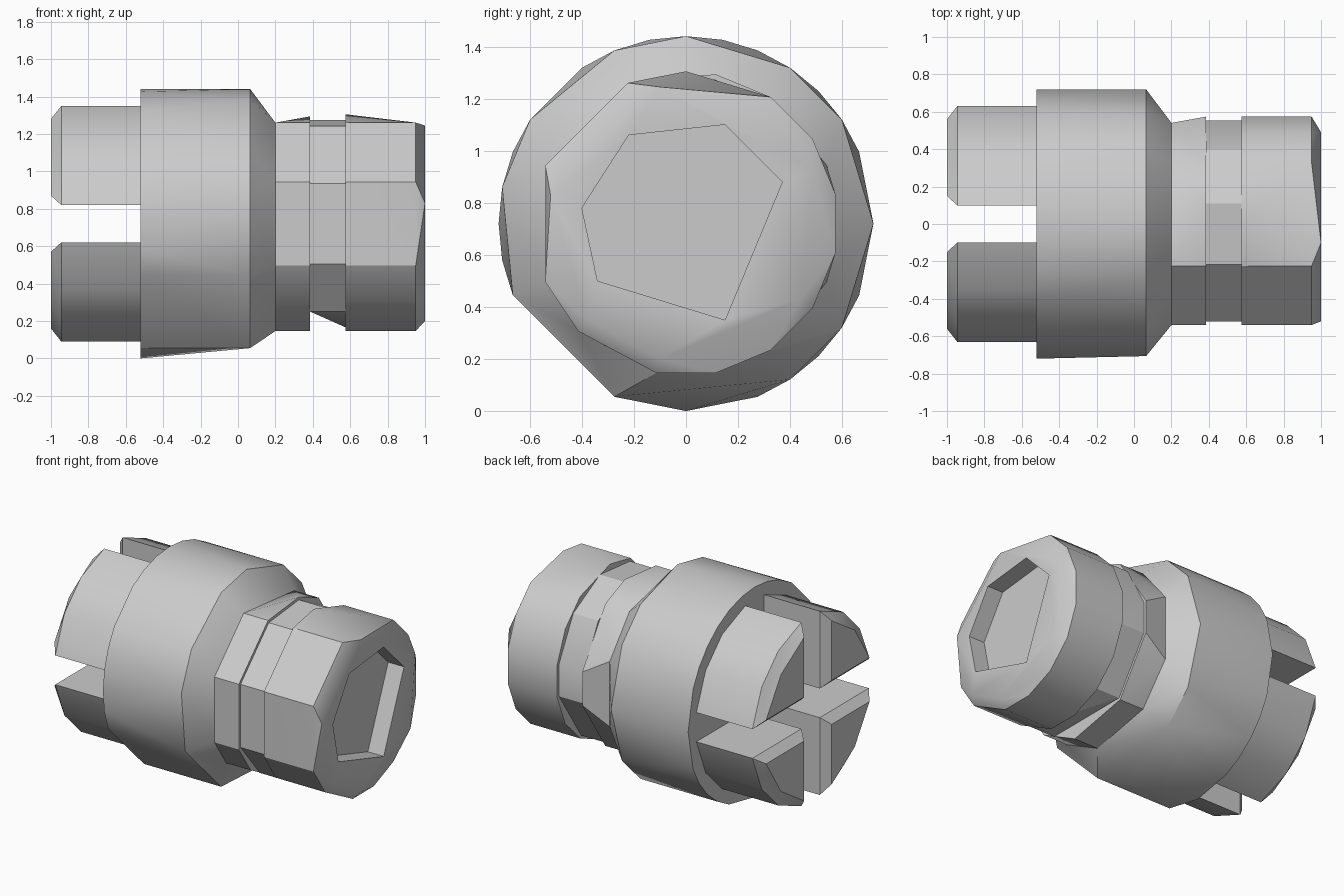
import bpy, bmesh
from math import cos, sin, tau, radians

AXIS = 0.72  # height of the turning axis

if "Cube" in bpy.data.objects:
    bpy.data.objects.remove(bpy.data.objects["Cube"], do_unlink=True)

steel = bpy.data.materials.new("steel_grey")
steel.use_nodes = True
grey = (0.6, 0.6, 0.6, 1)
steel.diffuse_color = grey
steel.node_tree.nodes["Principled BSDF"].inputs["Base Color"].default_value = grey


def ring(radius, *steps):
    """Points on a circle, picked from 32 equal steps."""
    return [(radius * cos(tau * s / 32), AXIS + radius * sin(tau * s / 32)) for s in steps]


def loft(name, sections):
    """Join cross-sections (x, points) along x, each band as a convex skin."""
    bm = bmesh.new()
    inner = [x for x, _ in sections[1:-1]]
    for (x0, a), (x1, b) in zip(sections, sections[1:]):
        band = bmesh.new()
        for x, pts in ((x0, a), (x1, b)):
            for y, z in pts:
                band.verts.new((x, y, z))
        bmesh.ops.convex_hull(band, input=band.verts)
        band.normal_update()
        hidden = [f for f in band.faces if abs(f.normal.x) > 0.999
                  and any(abs(f.calc_center_median().x - x) < 0.001 for x in inner)]
        bmesh.ops.delete(band, geom=hidden, context="FACES_ONLY")
        temp = bpy.data.meshes.new("band")
        band.to_mesh(temp)
        band.free()
        bm.from_mesh(temp)
        bpy.data.meshes.remove(temp)
    bmesh.ops.remove_doubles(bm, verts=bm.verts, dist=0.0005)
    bmesh.ops.dissolve_limit(bm, angle_limit=radians(0.5), verts=bm.verts, edges=bm.edges)
    bmesh.ops.recalc_face_normals(bm, faces=bm.faces)
    mesh = bpy.data.meshes.new(name)
    bm.to_mesh(mesh)
    bm.free()
    mesh.materials.append(steel)
    obj = bpy.data.objects.new(name, mesh)
    bpy.context.collection.objects.link(obj)
    return obj


def select(obj):
    bpy.ops.object.select_all(action="DESELECT")
    obj.select_set(True)
    bpy.context.view_layer.objects.active = obj


# Main drum, its cone and the neck
drum = loft("drum", [
    (-0.52, ring(0.72, 0, 2, 3, 4, 5, 6, 7, 8, 9, 10, 11, 13, 14, 15, 16, 17, 18,
                 22, 24, 26, 27, 28, 29, 30)),
    (0.065, ring(0.72, 0, 3, 5, 8, 10, 13, 15, 18, 22, 27, 29)),
    (0.2, ring(0.585, 2, 5, 10, 14, 18, 20, 23, 27, 30)),
    (0.385, ring(0.585, 1, 5, 7, 10, 14, 18, 20, 23, 27, 31))])

# Narrow collar behind the end piece
collar = loft("collar", [
    (0.385, ring(0.565, 1, 4, 7, 10, 14, 18, 21, 27, 31)),
    (0.575, ring(0.565, 1, 4, 7, 10, 14, 18, 21, 25, 27, 31))])

# End piece with an uneven bevelled rim
rim = [(-0.1, 1.245), (0.49, 0.93), (0.44, 0.43), (-0.1, 0.2), (-0.38, 0.35), (-0.52, 0.83)]
end_piece = loft("end_piece", [
    (0.575, ring(0.585, 1, 3, 5, 8, 10, 14, 18, 20, 23, 25, 27, 29, 31)),
    (0.95, ring(0.585, 1, 3, 5, 10, 14, 18, 20, 23, 25, 27, 29, 31)),
    (1.0, rim)])

# Shallow socket cut into the end piece
socket = [(-0.22, 1.06), (0.15, 1.1), (0.37, 0.88), (0.15, 0.35), (-0.34, 0.5), (-0.4, 0.78)]
cutter = loft("socket_cutter", [(0.88, socket), (1.05, socket)])
cutter.hide_render = True
cut = end_piece.modifiers.new("socket", "BOOLEAN")
cut.operation = "DIFFERENCE"
cut.object = cutter
cut.solver = "EXACT"
select(end_piece)
bpy.ops.object.modifier_apply(modifier=cut.name)
bpy.data.objects.remove(cutter, do_unlink=True)

# Four bevelled jaws, one in each quadrant
base = [(0.1, 0.1), (0.63, 0.1), (0.53, 0.35), (0.35, 0.53), (0.1, 0.63)]
tip = [(0.15, 0.15), (0.56, 0.15), (0.4, 0.4), (0.15, 0.56)]
parts = [drum, collar, end_piece]
for side, sy in (("left", 1), ("right", -1)):
    for level, sz in (("upper", 1), ("lower", -1)):
        outer = [(sy * y, AXIS + sz * z) for y, z in base]
        inner = [(sy * y, AXIS + sz * z) for y, z in tip]
        parts.append(loft(f"{level}_{'back' if sy > 0 else 'front'}_jaw",
                          [(-1.0, inner), (-0.945, outer), (-0.52, outer)]))

for part in parts:
    select(part)
    bpy.ops.object.shade_smooth_by_angle(angle=radians(30))
